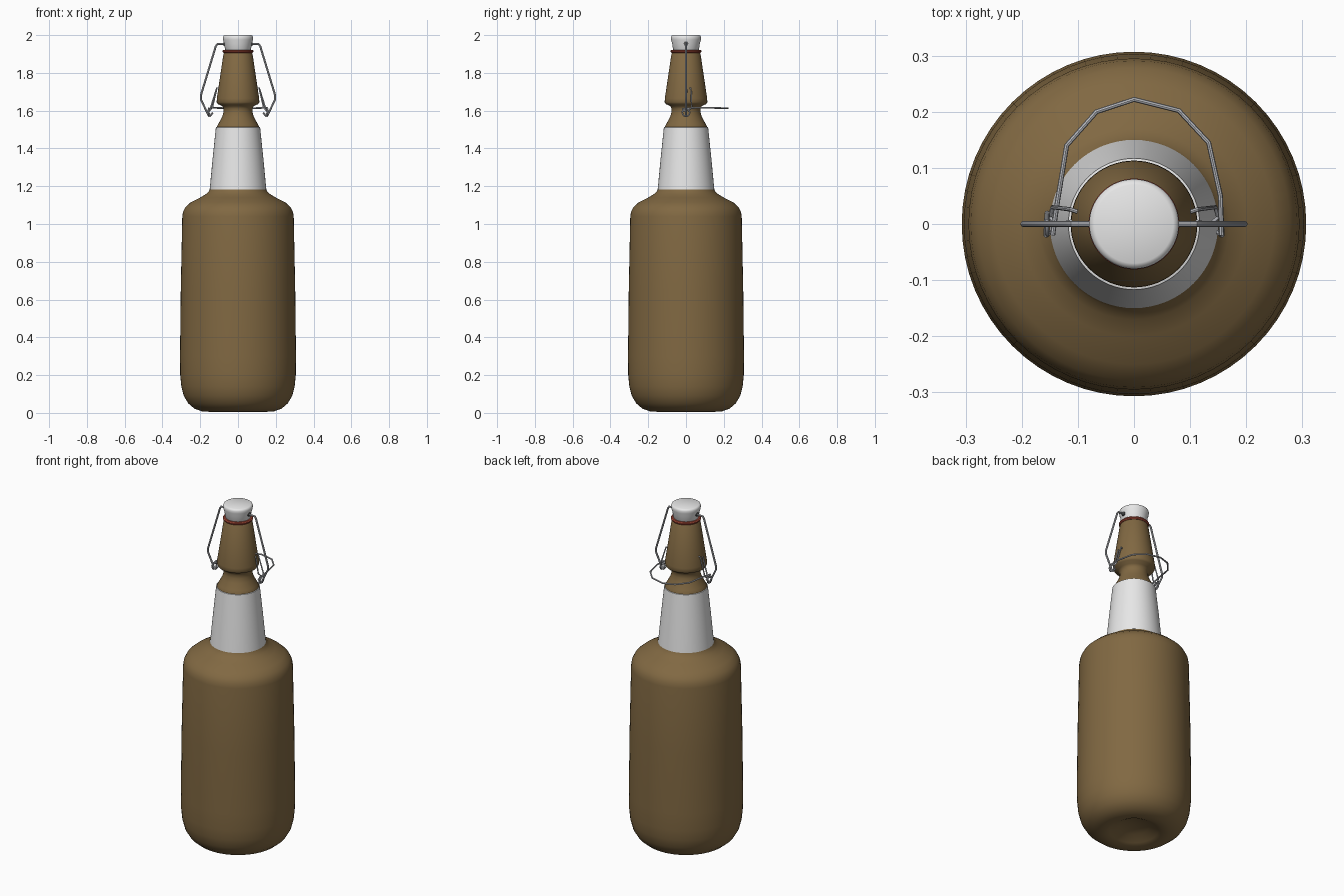
import bpy
import math

cube = bpy.data.objects.get("Cube")
if cube:
    bpy.data.objects.remove(cube, do_unlink=True)


def material(name, color, metallic=0.0):
    m = bpy.data.materials.new(name)
    m.use_nodes = True
    m.diffuse_color = (*color, 1)
    node = m.node_tree.nodes["Principled BSDF"]
    node.inputs["Base Color"].default_value = (*color, 1)
    return m


brown = material("brown glass", (0.22, 0.14, 0.055))
paper = material("label white", (0.8, 0.8, 0.8))
china = material("porcelain white", (0.8, 0.8, 0.8))
rubber = material("red rubber", (0.4, 0.07, 0.04))
steel = material("wire grey", (0.5, 0.51, 0.54))
dark = material("hole grey", (0.12, 0.12, 0.12))


def finish(obj, mat, angle=40):
    obj.data.materials.append(mat)
    bpy.ops.object.select_all(action="DESELECT")
    obj.select_set(True)
    bpy.context.view_layer.objects.active = obj
    bpy.ops.object.shade_smooth_by_angle(angle=math.radians(angle))
    return obj


def lathe(name, profile, mat, sides=64):
    """Spin a list of (radius, height) points around z."""
    verts, rings, faces = [], [], []
    for r, z in profile:
        start = len(verts)
        n = 1 if r == 0 else sides
        for i in range(n):
            a = math.tau * i / sides
            verts.append((r * math.cos(a), r * math.sin(a), z))
        rings.append([start + i % n for i in range(sides)])
    for low, high in zip(rings, rings[1:]):
        for i in range(sides):
            j = (i + 1) % sides
            face = [low[i], low[j], high[j], high[i]]
            faces.append(list(dict.fromkeys(face)))
    mesh = bpy.data.meshes.new(name)
    mesh.from_pydata(verts, [], faces)
    obj = bpy.data.objects.new(name, mesh)
    bpy.context.collection.objects.link(obj)
    return finish(obj, mat)


def wire(name, points, radius, mat=steel):
    """Bent round wire through the given points."""
    curve = bpy.data.curves.new(name, "CURVE")
    curve.dimensions = "3D"
    curve.bevel_depth = radius
    curve.bevel_resolution = 2
    curve.use_fill_caps = True
    spline = curve.splines.new("POLY")
    spline.points.add(len(points) - 1)
    for p, co in zip(spline.points, points):
        p.co = (*co, 1)
    obj = bpy.data.objects.new(name, curve)
    bpy.context.collection.objects.link(obj)
    bpy.ops.object.select_all(action="DESELECT")
    obj.select_set(True)
    bpy.context.view_layer.objects.active = obj
    bpy.ops.object.convert(target="MESH")
    return finish(bpy.context.object, mat)


# Bottle with hollowed base, shoulder, waist and flared lip
lathe("bottle", [
    (0, 0.05), (0.08, 0.04), (0.13, 0.015), (0.155, 0.006), (0.19, 0.008),
    (0.23, 0.022), (0.263, 0.05), (0.287, 0.09), (0.3, 0.14), (0.306, 0.2),
    (0.307, 0.3), (0.303, 0.65), (0.295, 1.04), (0.291, 1.065),
    (0.278, 1.09), (0.25, 1.115), (0.2, 1.14), (0.17, 1.158),
    (0.153, 1.175), (0.146, 1.19), (0.131, 1.35), (0.114, 1.51),
    (0.104, 1.53), (0.085, 1.565), (0.077, 1.59), (0.076, 1.61),
    (0.084, 1.625), (0.107, 1.635), (0.113, 1.645), (0.112, 1.665),
    (0.077, 1.9), (0.072, 1.908), (0, 1.908)], brown)

# Tapered paper sleeve
lathe("neck_label", [(0.147, 1.18), (0.15, 1.182), (0.134, 1.35),
                     (0.117, 1.512), (0.113, 1.513)], paper)

# Seal and stopper
lathe("rubber_seal", [(0, 1.906), (0.076, 1.906), (0.081, 1.911),
                      (0.081, 1.917), (0.076, 1.922), (0, 1.922)], rubber)
lathe("stopper", [(0, 1.92), (0.066, 1.92), (0.069, 1.925), (0.073, 1.955),
                  (0.079, 1.975), (0.08, 1.988), (0.077, 1.996),
                  (0.07, 2), (0, 2)], china)

# Wire closure, one set per side
for side, s in (("left", 1), ("right", -1)):
    wire(side + "_stopper_hole",
         [(s * 0.066, 0, 1.955), (s * 0.077, 0, 1.955)], 0.013, dark)
    hook = [(s * 0.155, 0.02 * math.cos(a), 1.59 + 0.02 * math.sin(a))
            for a in (math.tau * i / 10 for i in range(11))]
    wire(side + "_pivot_loop", hook, 0.004)
    wire(side + "_bail", [
        (s * 0.065, 0, 1.955), (s * 0.11, 0, 1.952), (s * 0.118, 0, 1.94),
        (s * 0.197, 0, 1.68), (s * 0.197, 0, 1.66), (s * 0.156, 0, 1.575),
        (s * 0.148, 0, 1.572), (s * 0.133, 0, 1.59)], 0.0055)
    wire(side + "_lip_hook", [
        (s * 0.095, 0.02, 1.72), (s * 0.113, 0.026, 1.72),
        (s * 0.145, 0.03, 1.615), (s * 0.15, 0.012, 1.6),
        (s * 0.135, -0.002, 1.62), (s * 0.113, 0.004, 1.715)], 0.004)
    wire(side + "_lever_end", [
        (s * 0.155, 0.02, 1.613), (s * 0.157, -0.02, 1.595),
        (s * 0.15, -0.015, 1.575)], 0.0045)

# Swing lever behind the neck
wire("lever", [(-0.145, -0.02, 1.61), (-0.138, 0.03, 1.615),
               (-0.12, 0.14, 1.615), (-0.067, 0.2, 1.613), (0, 0.222, 1.612),
               (0.08, 0.202, 1.613), (0.133, 0.145, 1.615),
               (0.154, 0.05, 1.615), (0.156, -0.02, 1.61)], 0.0045)
